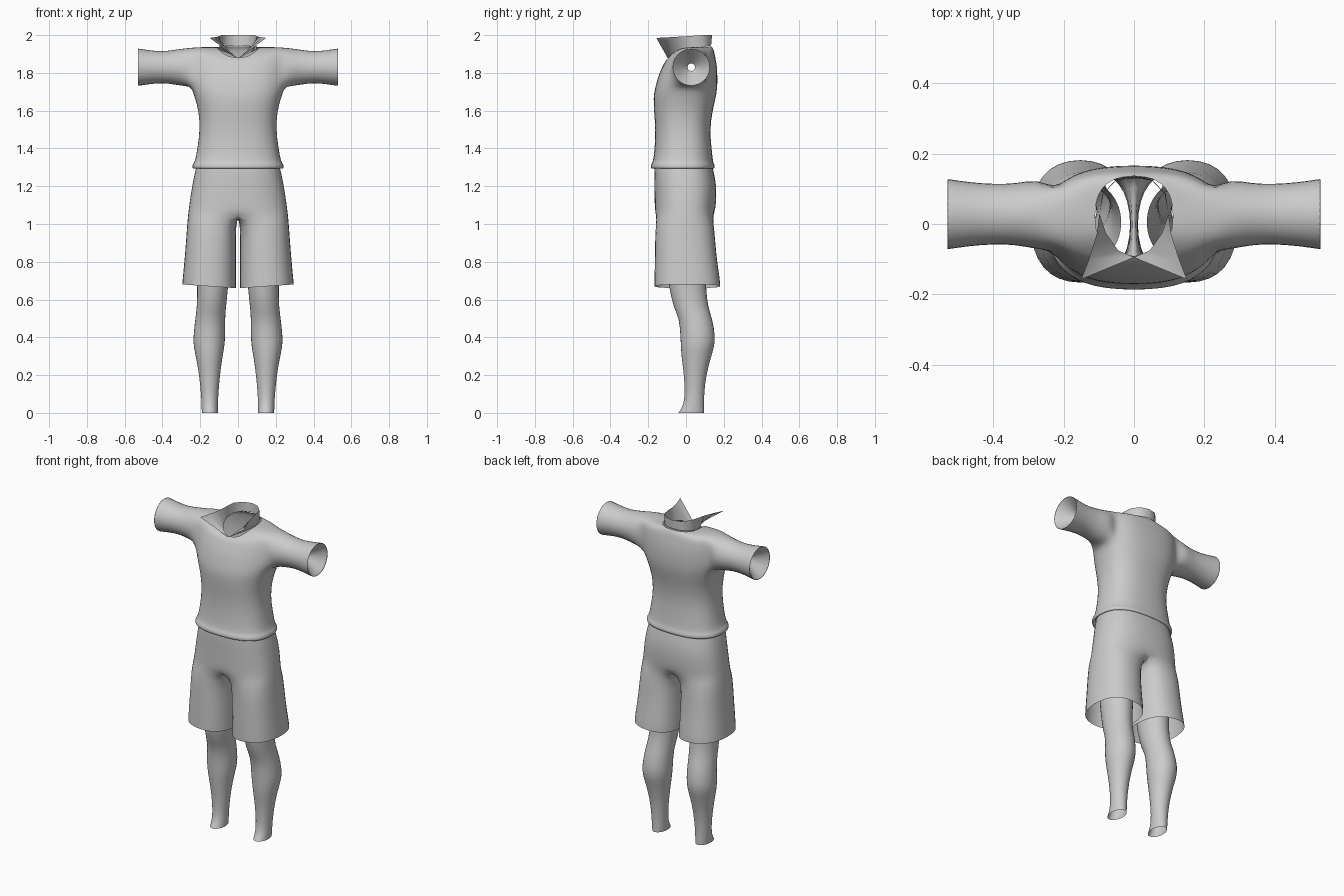
import bpy, bmesh
from math import sin, cos, radians, copysign


def spow(v, p):
    return copysign(abs(v) ** p, v)


def oval(angles, x0, x1, yf, yb, zs, zf=None, zb=None, p=0.8):
    """Superellipse section; height may differ at side, front and back."""
    zf = zs if zf is None else zf
    zb = zs if zb is None else zb
    pts = []
    for a in angles:
        c, s = cos(radians(a)), sin(radians(a))
        c = 0.0 if abs(c) < 1e-6 else c
        z = zs + ((zf if s < 0 else zb) - zs) * s * s
        pts.append(((x0 + x1) / 2 + 1.012 * (x1 - x0) / 2 * spow(c, p),
                    (yf + yb) / 2 + 1.012 * (yb - yf) / 2 * spow(s, p), z))
    return pts


def ring(bm, pts):
    return [bm.verts.new(q) for q in pts]


def bridge(bm, a, b, closed=True, skip=()):
    n = len(a)
    for i in range(n if closed else n - 1):
        if i not in skip:
            j = (i + 1) % n
            bm.faces.new((a[i], a[j], b[j], b[i]))


def finish(bm, name, mirror=False, subsurf=0):
    bmesh.ops.recalc_face_normals(bm, faces=bm.faces)
    me = bpy.data.meshes.new(name)
    bm.to_mesh(me)
    bm.free()
    ob = bpy.data.objects.new(name, me)
    bpy.context.collection.objects.link(ob)
    for p in me.polygons:
        p.use_smooth = True
    if mirror:
        m = ob.modifiers.new("mirror", 'MIRROR')
        m.use_clip = True
        m.merge_threshold = 0.0005
    if subsurf:
        s = ob.modifiers.new("subsurf", 'SUBSURF')
        s.levels = s.render_levels = subsurf
    return ob


# Shirt body: half width, front y, back y, side z, front z, back z
body = [
    (.222, -.168, .132, 1.305), (.235, -.180, .145, 1.288),
    (.243, -.188, .153, 1.302), (.236, -.182, .147, 1.322),
    (.227, -.174, .142, 1.328), (.214, -.165, .135, 1.40),
    (.200, -.160, .125, 1.50), (.207, -.169, .140, 1.60),
    (.228, -.172, .157, 1.67),
    (.245, -.165, .165, 1.725, 1.71, 1.72), (.25, -.150, .166, 1.78, 1.77, 1.78),
    (.25, -.135, .163, 1.84, 1.81, 1.84), (.25, -.120, .155, 1.89, 1.84, 1.88),
    (.235, -.110, .150, 1.935, 1.86, 1.905),
    (.17, -.100, .145, 1.938, 1.87, 1.925), (.11, -.09, .135, 1.935, 1.88, 1.94),
]
ARM = 9  # first armhole row
bm = bmesh.new()
rows = [ring(bm, oval(range(0, 360, 15), -r[0], r[0], *r[1:])) for r in body]
for i in range(len(rows) - 1):
    hole = (22, 23, 0, 1, 10, 11, 12, 13) if ARM <= i < ARM + 4 else ()
    bridge(bm, rows[i], rows[i + 1], skip=hole)

# Sleeves: x, y radius, z radius; the last rings turn inward as a funnel
sleeve = [(.275, .103, .103), (.33, .089, .095), (.40, .087, .084),
          (.47, .093, .092), (.527, .102, .101), (.53, .102, .101),
          (.527, .099, .098), (.44, .02, .02)]
for side, ks in ((1, (-2, -1, 0, 1, 2)), (-1, (14, 13, 12, 11, 10))):
    loop = [rows[ARM][k] for k in ks]
    loop += [rows[ARM + j][ks[-1]] for j in (1, 2, 3)]
    loop += [rows[ARM + 4][k] for k in reversed(ks)]
    loop += [rows[ARM + j][ks[0]] for j in (3, 2, 1)]
    for x, ry, rz in sleeve:
        angs = [radians(-135 + 22.5 * i) for i in range(16)]
        nxt = ring(bm, [(side * x, .028 + ry * cos(a), 1.83 + rz * sin(a)) for a in angs])
        bridge(bm, loop, nxt)
        loop = nxt
finish(bm, "shirt", subsurf=1)

# Collar: open standing strip with pointed front tips
low = [(0, -.095, 1.875), (.045, -.075, 1.90), (.08, -.025, 1.915), (.098, .03, 1.925),
       (.09, .085, 1.935), (.055, .122, 1.942), (0, .133, 1.945)]
top = [(.15, -.157, 1.985), (.128, -.10, 1.988), (.106, -.03, 1.992), (.098, .03, 1.996),
       (.087, .085, 2.0), (.05, .125, 2.0), (0, .138, 2.0)]
bm = bmesh.new()
bridge(bm, ring(bm, low), ring(bm, top), closed=False)
finish(bm, "collar", mirror=True)

# Shorts: half waist rings, then a closed leg ring with three crotch points
waist = [(.215, -.163, .135, 1.32), (.226, -.168, .145, 1.28), (.242, -.166, .162, 1.20),
         (.256, -.165, .158, 1.11), (.263, -.165, .152, 1.05)]
legs = [(.010, .270, -.163, .150, 1.0), (.010, .281, -.166, .160, .84),
        (.009, .295, -.168, .182, .70), (.009, .296, -.168, .183, .67)]
bm = bmesh.new()
half = [ring(bm, oval(range(-90, 91, 15), -w[0], w[0], *w[1:])) for w in waist]
for a, b in zip(half, half[1:]):
    bridge(bm, a, b, closed=False)
prev = half[-1] + ring(bm, [(0, y, 1.035) for y in (.075, -.005, -.085)])
for g in legs:
    nxt = ring(bm, oval([-135 + 22.5 * i for i in range(16)], *g, p=0.85))
    bridge(bm, prev, nxt)
    prev = nxt
for v in prev:  # hem rises slightly to the outside
    v.co.z += (v.co.x - .15) * .07
finish(bm, "shorts", mirror=True, subsurf=1)

# Lower legs: inner x, outer x, front y, back y, z
shin = [(.035, .225, -.110, .120, .90), (.042, .222, -.105, .112, .78),
        (.052, .216, -.090, .105, .66), (.063, .218, -.068, .118, .56),
        (.068, .227, -.036, .140, .50), (.067, .238, -.030, .157, .40),
        (.071, .236, -.028, .150, .35), (.083, .222, -.024, .132, .29),
        (.095, .206, -.011, .107, .20), (.104, .196, -.006, .096, .10),
        (.106, .193, -.014, .096, .04), (.106, .192, -.040, .097, 0)]
bm = bmesh.new()
rows = [ring(bm, oval([22.5 * i for i in range(16)], *s, p=1.0)) for s in shin]
for a, b in zip(rows, rows[1:]):
    bridge(bm, a, b)
finish(bm, "lower_legs", mirror=True, subsurf=1)
